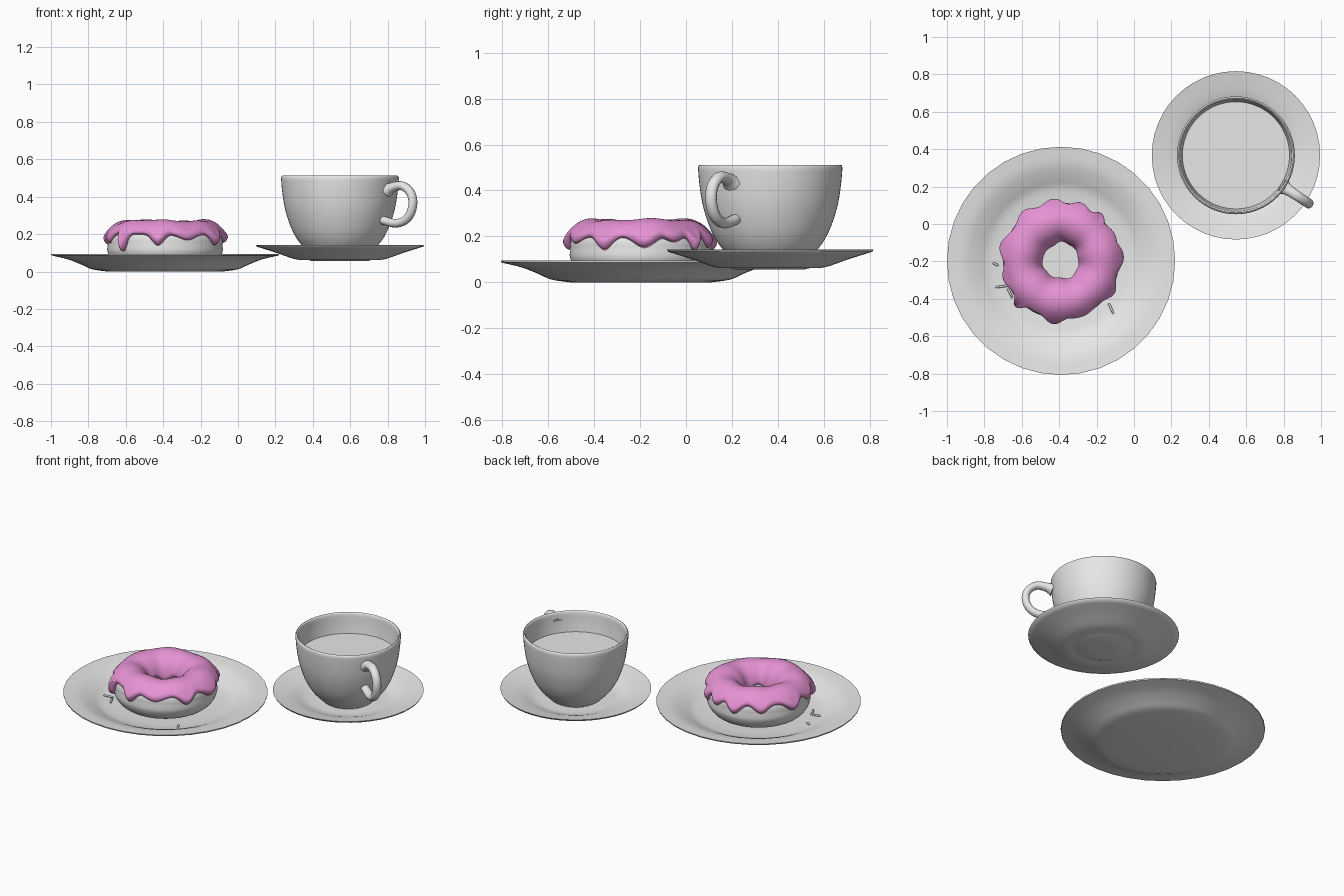
import bpy, bmesh, math
from mathutils import Vector

if "Cube" in bpy.data.objects:
    bpy.data.objects.remove(bpy.data.objects["Cube"])


def material(name, rgb):
    m = bpy.data.materials.new(name)
    m.diffuse_color = (*rgb, 1)
    m.use_nodes = True
    m.node_tree.nodes["Principled BSDF"].inputs["Base Color"].default_value = m.diffuse_color
    return m


GREY = material("light_grey", (0.8, 0.8, 0.8))
PINK = material("pink_icing", (0.82, 0.3, 0.68))
PLATE = Vector((-0.39, -0.197, 0))
CUP = Vector((0.545, 0.367, 0))


def finish(name, bm, mat, loc=(0, 0, 0), angle=50):
    bmesh.ops.recalc_face_normals(bm, faces=bm.faces)
    me = bpy.data.meshes.new(name)
    bm.to_mesh(me)
    bm.free()
    me.materials.append(mat)
    ob = bpy.data.objects.new(name, me)
    bpy.context.collection.objects.link(ob)
    ob.location = loc
    bpy.ops.object.select_all(action='DESELECT')
    ob.select_set(True)
    bpy.context.view_layer.objects.active = ob
    bpy.ops.object.shade_smooth_by_angle(angle=math.radians(angle))
    return ob


def smooth(pts, n=4):
    """Catmull-Rom curve through the points."""
    p = [Vector(q) for q in pts]
    p = [2 * p[0] - p[1]] + p + [2 * p[-1] - p[-2]]
    out = []
    for i in range(1, len(p) - 2):
        a, b, c, d = p[i - 1:i + 3]
        for k in range(n):
            t = k / n
            out.append(0.5 * (2 * b + (c - a) * t + (2 * a - 5 * b + 4 * c - d) * t * t
                              + (3 * b - a - 3 * c + d) * t ** 3))
    return out + [p[-2]]


def skin(bm, rings, close_rings=False, caps=False):
    """Bridge successive closed rings of points with quads."""
    vs = [[bm.verts.new(p) for p in r] for r in rings]
    n = len(vs[0])
    for i in range(len(vs) if close_rings else len(vs) - 1):
        a, b = vs[i], vs[(i + 1) % len(vs)]
        for j in range(n):
            bm.faces.new((a[j], a[(j + 1) % n], b[(j + 1) % n], b[j]))
    if caps:
        bm.faces.new(vs[0])
        bm.faces.new(vs[-1])


def lathe(name, profile, mat, loc, seg=64):
    bm = bmesh.new()
    rings = [[(r * math.cos(2 * math.pi * j / seg), r * math.sin(2 * math.pi * j / seg), z)
              for j in range(seg)] for r, z in profile]
    skin(bm, rings, caps=True)
    return finish(name, bm, mat, loc)


def tube(name, path, radii, side, mat, flat=1.0, seg=14):
    """Sweep an ellipse along a planar path; side is the plane normal."""
    bm = bmesh.new()
    rings = []
    for i, p in enumerate(path):
        t = (path[min(i + 1, len(path) - 1)] - path[max(i - 1, 0)]).normalized()
        up = side.cross(t).normalized()
        rings.append([p + radii[i] * (math.cos(a) * up + flat * math.sin(a) * side)
                      for a in (2 * math.pi * k / seg for k in range(seg))])
    skin(bm, rings, caps=True)
    return finish(name, bm, mat)


# Dinner plate
under = smooth([(0.31, 0), (0.39, 0.012), (0.45, 0.038), (0.52, 0.065), (0.608, 0.086)])
upper = smooth([(0.61, 0.094), (0.52, 0.083), (0.45, 0.058), (0.39, 0.032), (0.31, 0.02)])
lathe("plate", [Vector((0.05, 0))] + under + upper + [Vector((0.05, 0.02))], GREY, PLATE, 36)

# Saucer
under = smooth([(0.165, 0.061), (0.24, 0.066), (0.34, 0.1), (0.445, 0.133)])
upper = smooth([(0.45, 0.143), (0.34, 0.119), (0.25, 0.088), (0.17, 0.084)])
lathe("saucer", [Vector((0.05, 0.055)), Vector((0.15, 0.055))] + under + upper
      + [Vector((0.05, 0.084))], GREY, CUP, 48)

# Cup with thin wall and rounded rim
wall = [(0.15, 0.085), (0.208, 0.145), (0.245, 0.2), (0.273, 0.265),
        (0.296, 0.345), (0.309, 0.43), (0.315, 0.5)]
outer = smooth(wall)
inner = [Vector((v.x - 0.016, max(v.y, 0.105))) for v in reversed(outer) if v.y > 0.1]
rim = [Vector((0.312, 0.509)), Vector((0.307, 0.512)), Vector((0.302, 0.509))]
lathe("cup", [Vector((0.03, 0.085))] + outer + rim + inner + [Vector((0.03, 0.105))], GREY, CUP)

# Drink inside the cup
lathe("drink", [(0.284, 0.37), (0.289, 0.38), (0.05, 0.38)], GREY, CUP)

# Cup handle
ang = math.radians(-33.5)
out = Vector((math.cos(ang), math.sin(ang), 0))
path = [CUP + out * r + Vector((0, 0, z)) for r, z in smooth(
    [(0.303, 0.435), (0.345, 0.452), (0.40, 0.458), (0.45, 0.425), (0.468, 0.37),
     (0.452, 0.31), (0.41, 0.27), (0.35, 0.258), (0.272, 0.275)], 5)]
radii = [0.023 + 0.016 * math.exp(-i / 3) for i in range(len(path))]
tube("cup_handle", path, radii, Vector((-out.y, out.x, 0)), GREY, 1.15)

# Doughnut cross-section, with a shallow waist round the outside
R, A, B, ZC = 0.212, 0.1, 0.115, 0.14


def ring_point(th, phi, off=0.0):
    waist = 1 - 0.06 * math.exp(-(phi / 0.25) ** 2)
    r = R + (A * waist + off) * math.cos(phi)
    return Vector((r * math.cos(th), r * math.sin(th), ZC + (B + off) * math.sin(phi)))


bm = bmesh.new()
skin(bm, [[ring_point(2 * math.pi * i / 72, 2 * math.pi * j / 36) for j in range(36)]
          for i in range(72)], close_rings=True)
finish("dough", bm, GREY, PLATE, 180)

# Icing: drips as (direction in degrees, lowest height, half width)
DRIPS = [(3, 0.15, 11), (28, 0.175, 9), (49, 0.135, 6), (71, 0.15, 8), (97, 0.135, 9),
         (128, 0.15, 9), (166, 0.14, 10), (197, 0.15, 9), (225, 0.105, 5),
         (263, 0.138, 8), (293, 0.168, 12), (329, 0.14, 9)]


def icing_section(deg):
    th = math.radians(deg)
    drop = 0.0
    for d, z, w in DRIPS:
        gap = (deg - d + 180) % 360 - 180
        drop = max(drop, (0.198 - z) * math.exp(-(gap / w) ** 2))
    low = math.asin((0.198 - drop - ZC) / B)
    hole = math.pi - math.asin((0.135 + 0.015 * math.sin(5 * th) - ZC) / B)
    thick = 0.018 + 0.004 * math.sin(3 * th + 1) + 0.003 * math.sin(7 * th)
    pts = []
    n = 32
    for k in range(n + 1):
        u = k / n
        phi = low + (hole - low) * (u * u * (3 - 2 * u) * 0.5 + u * 0.5)
        e = min(1, min(u, 1 - u) / 0.12)
        t = thick * math.sqrt(1 - (1 - e) ** 2)
        t += 0.22 * drop * math.exp(-((u - 0.1) / 0.1) ** 2) * e
        pts.append(ring_point(th, phi, t))
    for k in range(11, 0, -1):
        pts.append(ring_point(th, low + (hole - low) * k / 12, -0.006))
    return pts


bm = bmesh.new()
skin(bm, [icing_section(i * 2) for i in range(180)], close_rings=True)
finish("icing", bm, PINK, PLATE, 180)

# Loose sprinkles lying on the plate: start and end points
for i, (x0, y0, x1, y1, z) in enumerate([
        (-0.755, -0.208, -0.725, -0.222, 0.031), (-0.74, -0.338, -0.675, -0.33, 0.033),
        (-0.135, -0.425, -0.108, -0.482, 0.031), (-0.675, -0.345, -0.65, -0.395, 0.029)]):
    a, b = Vector((x0, y0, z)), Vector((x1, y1, z))
    d = (b - a).normalized()
    tube("sprinkle_%d" % (i + 1), [a, a + d * 0.004, b - d * 0.004, b],
         [0.003, 0.006, 0.006, 0.003], Vector((0, 0, 1)), GREY, seg=8)
